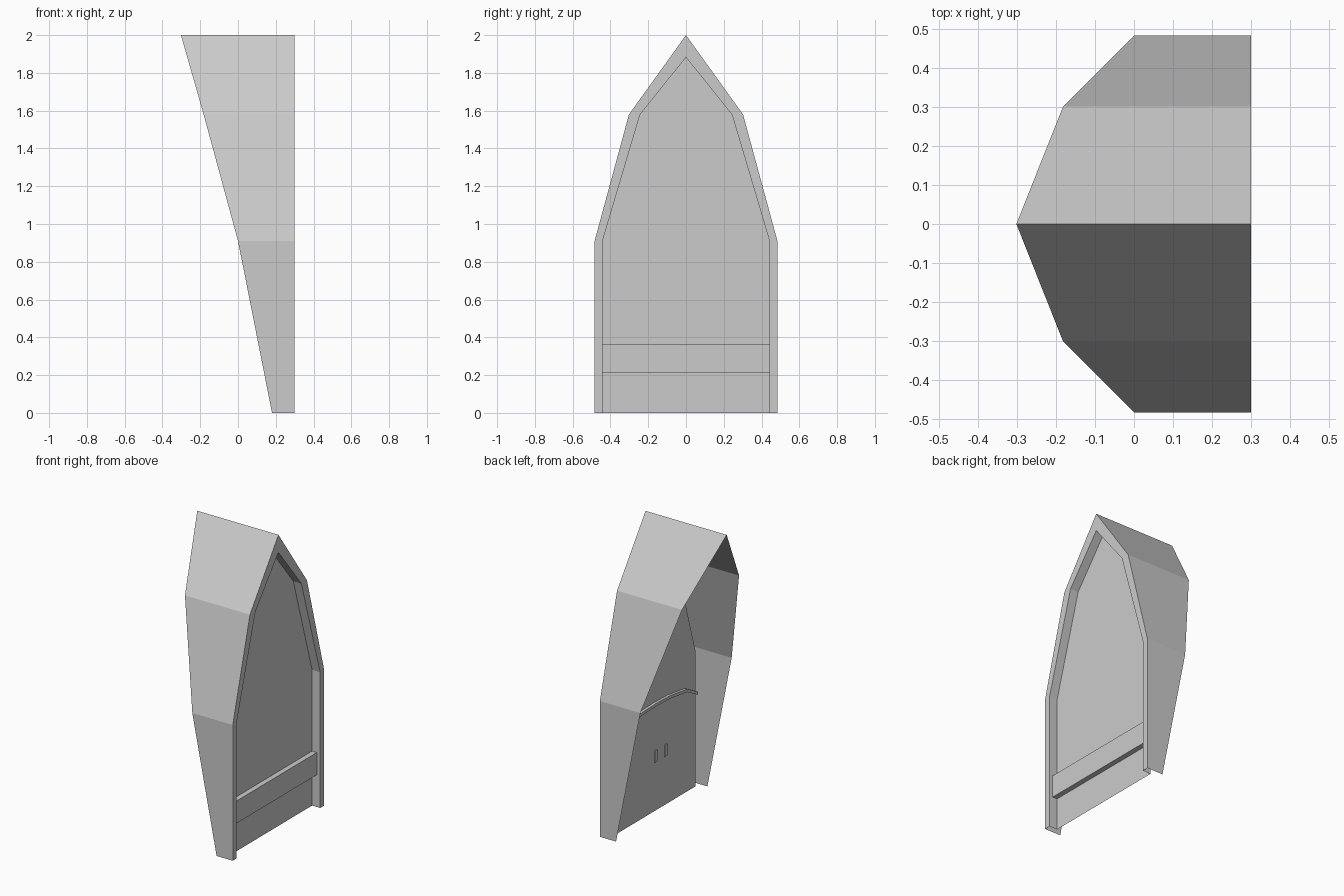
import bpy, bmesh

cube = bpy.data.objects.get("Cube")
if cube:
    bpy.data.objects.remove(cube)

grey = bpy.data.materials.new("plain_grey")
grey.use_nodes = True
colour = (0.6, 0.6, 0.6, 1)
grey.diffuse_color = colour
grey.node_tree.nodes["Principled BSDF"].inputs["Base Color"].default_value = colour


def add_object(name, bm):
    mesh = bpy.data.meshes.new(name)
    bm.to_mesh(mesh)
    bm.free()
    mesh.materials.append(grey)
    obj = bpy.data.objects.new(name, mesh)
    bpy.context.collection.objects.link(obj)
    return obj


def arch(half):
    """Mirror a half outline (y, z, back x) ending at the peak."""
    return [(-y, z, x) for y, z, x in half] + [(y, z, x) for y, z, x in half[-2::-1]]


def box(name, x0, x1, y0, y1, z0, z1):
    bm = bmesh.new()
    bmesh.ops.create_cube(bm, size=1)
    for v in bm.verts:
        v.co = (x1 if v.co.x > 0 else x0, y1 if v.co.y > 0 else y0, z1 if v.co.z > 0 else z0)
    return add_object(name, bm)


FRONT, PANEL = 0.30, 0.24
outer = arch([(0.484, 0, 0.18), (0.484, 0.91, 0), (0.302, 1.58, -0.182), (0, 2, -0.302)])
inner = arch([(0.442, 0, PANEL), (0.442, 0.91, PANEL), (0.243, 1.58, PANEL), (0, 1.882, PANEL)])

# Thin folded shell: sloping hood, front rim, jamb and recessed panel
bm = bmesh.new()
rings = [
    [bm.verts.new((x, y, z)) for y, z, x in outer],
    [bm.verts.new((FRONT, y, z)) for y, z, x in outer],
    [bm.verts.new((FRONT, y, z)) for y, z, x in inner],
    [bm.verts.new((x, y, z)) for y, z, x in inner],
]
for a, b in zip(rings, rings[1:]):
    for i in range(len(a) - 1):
        bm.faces.new((a[i], a[i + 1], b[i + 1], b[i]))
panel = bm.faces.new(rings[-1])
bmesh.ops.recalc_face_normals(bm, faces=bm.faces)
panel.normal_update()
if panel.normal.x < 0:
    bmesh.ops.reverse_faces(bm, faces=bm.faces)
add_object("hood_and_panel", bm)

# Cross board on the front of the panel
box("cross_board", PANEL, 0.275, -0.442, 0.442, 0.215, 0.365)

# Arched batten across the back of the panel
bm = bmesh.new()
rows = []
for y, z, _ in arch([(0.442, 0.63, 0), (0.33, 0.69, 0), (0.15, 0.715, 0), (0, 0.72, 0)]):
    rows.append([bm.verts.new((x, y, z + h))
                 for x, h in ((0.222, -0.01), (PANEL, -0.01), (PANEL, 0.01), (0.222, 0.01))])
for a, b in zip(rows, rows[1:]):
    for i in range(4):
        j = (i + 1) % 4
        bm.faces.new((a[i], a[j], b[j], b[i]))
bm.faces.new(rows[0])
bm.faces.new(rows[-1])
bmesh.ops.recalc_face_normals(bm, faces=bm.faces)
add_object("back_batten", bm)

# Two small plates on the back
for name, y in (("back_plate_left", -0.02), ("back_plate_right", -0.125)):
    box(name, 0.235, PANEL, y - 0.012, y + 0.012, 0.325, 0.405)
